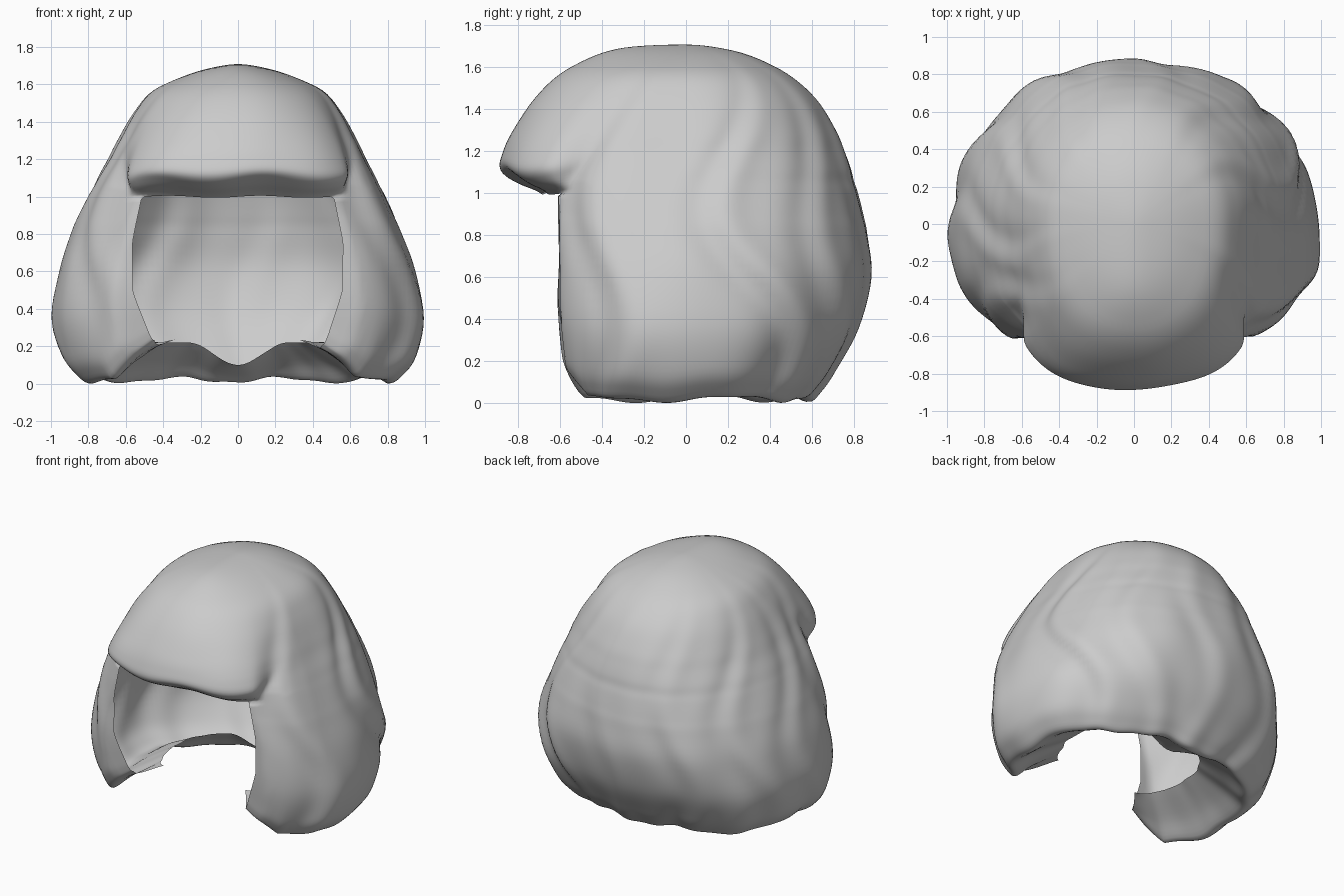
import bpy, bmesh
from math import sin, cos, pi, exp, radians

cube = bpy.data.objects.get("Cube")
if cube:
    bpy.data.objects.remove(cube)

# Section rows: height, half width, side-hair front depth, fringe depth, back depth
ROWS = [
    (.16, .46, .40, .40, .36), (.07, .66, .50, .50, .50), (.0, .80, .555, .555, .58),
    (.05, .885, .575, .575, .64), (.15, .95, .585, .585, .71), (.35, .985, .60, .60, .82),
    (.6, .945, .605, .605, .88), (.8, .88, .61, .61, .865), (.9, .84, .61, .62, .845),
    (1.0, .795, .61, .68, .82), (1.06, .765, .61, .80, .80), (1.12, .735, .61, .88, .785),
    (1.2, .69, .625, .87, .755), (1.3, .64, .65, .825, .71), (1.45, .555, .63, .725, .615),
    (1.57, .45, .55, .60, .48), (1.66, .25, .41, .43, .30), (1.70, .09, .26, .26, .12),
    (1.71, 0, 0, 0, 0),
]
FRINGE_ROW = 9          # fringe edge; the face opening lies below it
STEPS, FRONT, REST = 5, 40, 150

# Overlapping locks: start angle, sway, phase, depth
LOCKS = [(62, 9, 0, .04), (112, 13, .6, .05), (142, 9, 1.2, .035), (172, 7, 0, .02),
         (-58, 8, .4, .035), (-88, 10, 2, .03), (-118, 10, 1, .035), (-150, 8, .3, .03)]


def clamp(x):
    return min(1, max(0, x))


def spline(f):
    """Smooth row values at a fractional row index."""
    i = min(int(f), len(ROWS) - 2)
    t = f - i
    p = [ROWS[max(0, min(len(ROWS) - 1, i + k))] for k in (-1, 0, 1, 2)]
    return [b + .5 * t * (c - a + t * (2*a - 5*b + 4*c - d + t * (3*(b - c) + d - a)))
            for a, b, c, d in zip(*p)]


def angle(col, z):
    """Angle from the front; the first columns fill the opening exactly."""
    edge = .75 - .07 * clamp(1 - z / .4) - .05 * clamp(1 - abs(z - 1) / .3)
    if col <= FRONT:
        return -edge + 2 * edge * col / FRONT
    return edge + (2 * pi - 2 * edge) * (col - FRONT) / REST


def relief(th, z):
    """Radial swell of the hair locks."""
    total = 0
    for start, sway, phase, depth in LOCKS:
        d = th - radians(start + sway * sin(4.5 * z + phase))
        d = (d + pi) % (2 * pi) - pi
        d /= .13
        total += depth * d * exp(-d * d)
    fade = clamp((1.72 - z) / .5)
    return 1 + fade * (total + .008 * sin(5 * th + 3 * z) + .005 * sin(11 * th - 4 * z))


def point(f, col):
    z, a, side, fringe, back = spline(f)
    th = angle(col, z)
    th = (th + pi) % (2 * pi) - pi
    s, c = abs(sin(th)), cos(th)
    depth, n, cap = back, 2.1, 9
    if c > 0:
        # Fringe stands proud of the side hair, merging towards the crown
        w = clamp(1 - (abs(th) - .72) / (.1 + 1.1 * max(0, z - 1.05)))
        w = w * w * (3 - 2 * w) if f >= FRINGE_ROW - .01 else 0
        front = side + (fringe - side) * w
        # Side hair is flattened beside the face, slanting back at its corners
        depth = front * (1 + .17 * (1 - w) * clamp((1.35 - z) / .3))
        cap = front / max(c, .05)
        n += .5 * clamp((1.6 - z) / .4) * clamp(c * 3)
    r = min(cap, ((s / a) ** n + (abs(c) / depth) ** n) ** (-1 / n)) * relief(th, z)
    # Wavy hem, raised beside the opening
    lift = .2 * clamp(1 - max(0, abs(th) - .68) / .26)
    lift += .02 + .014 * sin(7 * th + 1) + .005 * sin(16 * th)
    if f < 2:
        lift *= .1 + .45 * f
        z -= .06 * cos(min(pi, 4.2 * (pi - abs(th)))) * (1 - f / 2)
    z += lift * max(0, 1 - z)
    # Uneven fringe edge
    if 8 < f < 13 and abs(th) < 1:
        z += .014 * sin(9 * th) * (1 - abs(f - 10.5) / 2.5)
    return (r * sin(th), -r * c, z)


# Hair shell with turned-under hem and face opening
bm = bmesh.new()
cols = FRONT + REST
last = (len(ROWS) - 1) * STEPS
grid = [[bm.verts.new(point(j / STEPS, i)) for i in range(cols)] for j in range(last)]
crown = bm.verts.new((0, -.05, ROWS[-1][0]))
for j in range(last):
    for i in range(cols):
        if i < FRONT and j < FRINGE_ROW * STEPS:
            continue
        k = (i + 1) % cols
        if j == last - 1:
            bm.faces.new((grid[j][i], grid[j][k], crown))
        else:
            bm.faces.new((grid[j][i], grid[j][k], grid[j + 1][k], grid[j + 1][i]))
bmesh.ops.delete(bm, geom=[v for v in bm.verts if not v.link_faces], context='VERTS')

# Soften the crown
top = [v for v in bm.verts if v.co.z > 1.6]
for _ in range(6):
    bmesh.ops.smooth_vert(bm, verts=top, factor=.5, use_axis_x=True, use_axis_y=True, use_axis_z=True)
low = min(v.co.z for v in bm.verts)
bmesh.ops.translate(bm, verts=bm.verts, vec=(0, 0, -low))

mesh = bpy.data.meshes.new("hair_shell")
bm.to_mesh(mesh)
bm.free()
hair = bpy.data.objects.new("hair_shell", mesh)
bpy.context.collection.objects.link(hair)

mat = bpy.data.materials.new("light_grey")
mat.use_nodes = True
grey = (.6, .6, .6, 1)
mat.diffuse_color = grey
mat.node_tree.nodes["Principled BSDF"].inputs["Base Color"].default_value = grey
mesh.materials.append(mat)
for poly in mesh.polygons:
    poly.use_smooth = True
